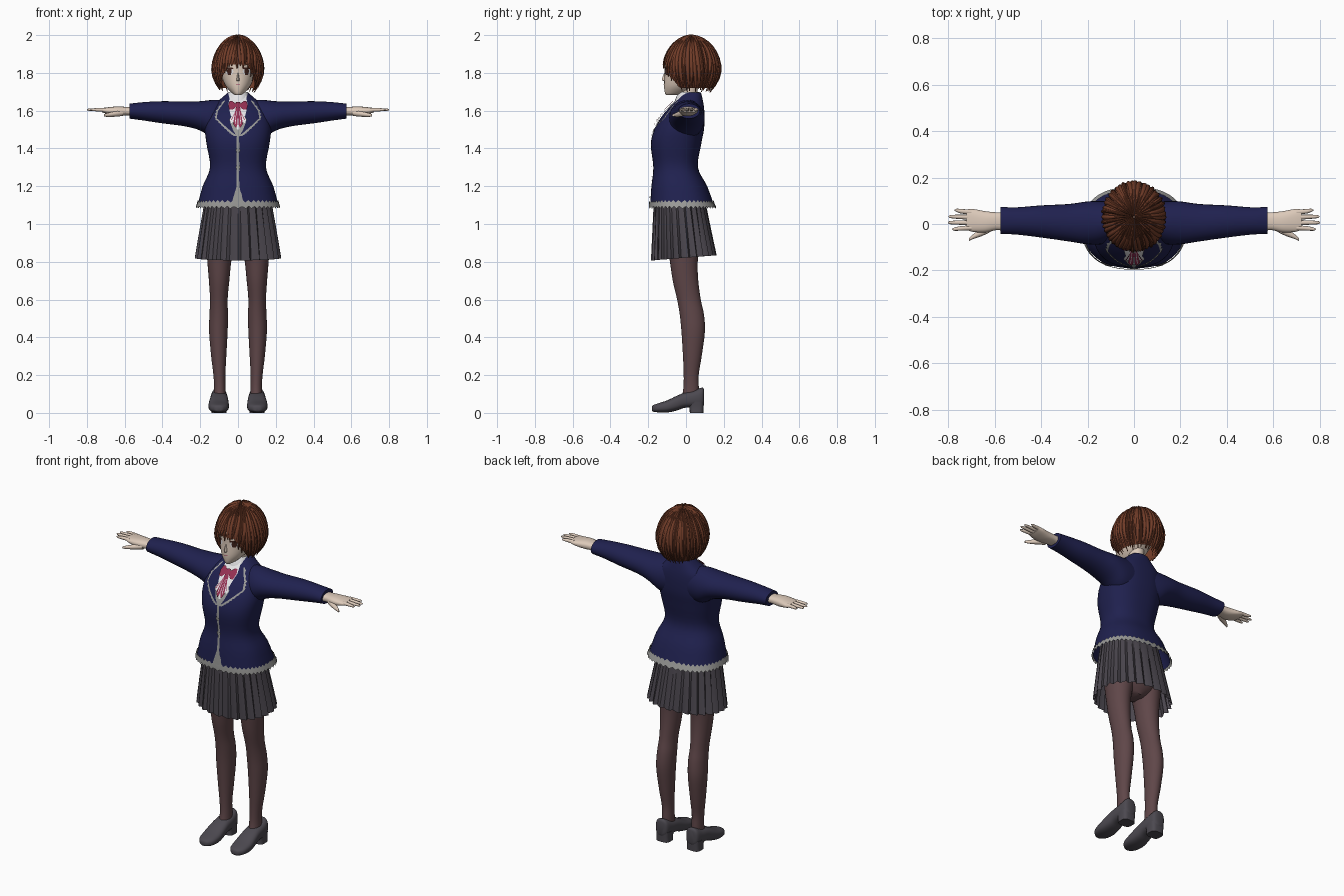
import bpy, bmesh, math, random
from mathutils import Vector

random.seed(4)
if "Cube" in bpy.data.objects:
    bpy.data.objects.remove(bpy.data.objects["Cube"])


def material(name, r, g, b):
    m = bpy.data.materials.new(name)
    m.use_nodes = True
    m.diffuse_color = (r, g, b, 1)
    bsdf = m.node_tree.nodes["Principled BSDF"]
    bsdf.inputs["Base Color"].default_value = (r, g, b, 1)
    bsdf.inputs["Roughness"].default_value = 0.8
    return m


SKIN = material("skin", 0.72, 0.59, 0.49)
HAIR = material("brown_hair", 0.165, 0.045, 0.021)
DARK = material("dark_brown", 0.05, 0.016, 0.011)
NAVY = material("navy_cloth", 0.014, 0.015, 0.078)
GREY = material("grey_trim", 0.32, 0.32, 0.31)
SKIRT = material("charcoal_cloth", 0.068, 0.06, 0.074)
TIGHTS = material("plum_tights", 0.115, 0.062, 0.066)
SHOE = material("shoe_leather", 0.072, 0.066, 0.08)
WHITE = material("white_cloth", 0.8, 0.8, 0.82)
RED = material("ribbon_red", 0.3, 0.03, 0.085)


def finish(name, grids, mat, mirror=False, angle=45):
    """Make objects from grids: (rings of points, closed around, capped ends)."""
    for side in ((1, -1) if mirror else (1,)):
        bm = bmesh.new()
        for rings, closed, cap in grids:
            vs = [[bm.verts.new((p[0] * side, p[1], p[2])) for p in r] for r in rings]
            n = len(vs[0])
            for a, b in zip(vs, vs[1:]):
                for i in range(n if closed else n - 1):
                    j = (i + 1) % n
                    bm.faces.new((a[i], a[j], b[j], b[i]))
            if cap:
                bm.faces.new(vs[0])
                bm.faces.new(vs[-1][::-1])
        bmesh.ops.recalc_face_normals(bm, faces=bm.faces)
        if not grids[0][1]:  # plates face the front
            for f in bm.faces:
                f.normal_update()
                if f.normal.y > 0:
                    f.normal_flip()
        label = name if not mirror else ("left_" if side > 0 else "right_") + name
        me = bpy.data.meshes.new(label)
        bm.to_mesh(me)
        bm.free()
        me.materials.append(mat)
        ob = bpy.data.objects.new(label, me)
        bpy.context.collection.objects.link(ob)
        bpy.ops.object.select_all(action='DESELECT')
        ob.select_set(True)
        bpy.context.view_layer.objects.active = ob
        bpy.ops.object.shade_smooth_by_angle(angle=math.radians(angle))


def smooth(rows, sub=4):
    """Catmull-Rom interpolation of profile rows."""
    out = []
    for i in range(len(rows) - 1):
        a, b, c, d = rows[max(i - 1, 0)], rows[i], rows[i + 1], rows[min(i + 2, len(rows) - 1)]
        for k in range(sub):
            t = k / sub
            out.append([0.5 * (2 * q + (r - p) * t + (2 * p - 5 * q + 4 * r - s) * t * t
                               + (3 * q - p - 3 * r + s) * t ** 3) for p, q, r, s in zip(a, b, c, d)])
    return out + [list(rows[-1])]


def power(c, e):
    return math.copysign(abs(c) ** (2 / e), c)


def rings_of(rows, axis, e, n):
    rings = []
    for t, u0, u1, v0, v1 in rows:
        ring = []
        for i in range(n):
            a = math.tau * i / n
            u = (u0 + u1) / 2 + (u1 - u0) / 2 * power(math.cos(a), e)
            v = (v0 + v1) / 2 + (v1 - v0) / 2 * power(math.sin(a), e)
            ring.append({'x': (t, u, v), 'y': (u, t, v), 'z': (u, v, t)}[axis])
        rings.append(ring)
    return rings


def loft(name, rows, axis, mat, e=2, n=28, cap=True, mirror=False, sub=4):
    finish(name, [(rings_of(smooth(rows, sub), axis, e, n), True, cap)], mat, mirror)


def sym(rows):
    """Rows symmetric in x: (z, half width, y front, y back)."""
    return [(z, -h, h, a, b) for z, h, a, b in rows]


def front_y(body, x, z, e):
    rows = sorted(smooth(body, 6))
    z = min(max(z, rows[0][0]), rows[-1][0])
    for p, q in zip(rows, rows[1:]):
        if p[0] <= z <= q[0]:
            t = (z - p[0]) / max(q[0] - p[0], 1e-6)
            _, _, h, a, b = [i + (j - i) * t for i, j in zip(p, q)]
            return (a + b) / 2 - (b - a) / 2 * max(0, 1 - min(abs(x) / h, 1) ** e) ** (1 / e)


def plate(name, body, e, rows, mat, lift=0.004, mirror=False, jag=0, steps=5):
    """Thin strip laid on the front of a body; rows are (z, x0, x1)."""
    grid = []
    for i in range((len(rows) - 1) * steps + 1):
        k = min(i // steps, len(rows) - 2)
        t = i / steps - k
        z, x0, x1 = [p + (q - p) * t for p, q in zip(rows[k], rows[k + 1])]
        x1 += jag * (i % 2)
        xs = [x0 + (x1 - x0) * j / 6 for j in range(7)]
        grid.append([(x, front_y(body, x, z, e) - lift, z) for x in xs])
    finish(name, [(grid, False, False)], mat, mirror)


# Jacket body and sleeves
TORSO = sym([(1.095, .215, -.19, .15), (1.2, .187, -.183, .112), (1.3, .148, -.173, .063),
             (1.42, .166, -.186, .08), (1.5, .175, -.168, .095), (1.57, .165, -.128, .098),
             (1.62, .145, -.085, .095), (1.66, .095, -.045, .088), (1.695, .055, -.02, .08)])
loft("jacket_body", TORSO, 'z', NAVY, e=2.4, n=48, cap=False)
loft("sleeve", [(.06, -.05, .09, 1.46, 1.655), (.13, -.085, .098, 1.455, 1.657), (.2, -.087, .097, 1.495, 1.65),
                (.28, -.075, .086, 1.517, 1.648), (.4, -.058, .08, 1.533, 1.65),
                (.5, -.046, .072, 1.548, 1.645), (.575, -.042, .073, 1.558, 1.637)],
     'x', NAVY, mirror=True)

# Jagged trim around the jacket hem
hem = []
for z, grow in ((1.118, .004), (1.1, .006), (1.085, .006)):
    row = sym([(z, .215 + grow - (z - 1.095) * .26, -.19 - grow, .15 + grow - (z - 1.095) * .35)])
    ring = rings_of(row, 'z', 2.4, 96)[0]
    hem.append([(x, y, z + (0.009 if i % 2 else -.004) * (z != 1.1)) for i, (x, y, _) in enumerate(ring)])
finish("hem_trim", [(hem, True, False)], GREY)

# Shirt front, lapel trim, placket and buttons
plate("lapel_lining", TORSO, 2.4, [(1.55, -.045, .045), (1.5, -.028, .028), (1.455, -.002, .002)], GREY, .004)
plate("shirt_front", TORSO, 2.4, [(1.685, -.04, .04), (1.63, -.052, .052), (1.56, -.035, .035),
                                  (1.5, -.004, .004)], WHITE, .007)
plate("lapel_trim", TORSO, 2.4, [(1.655, .066, .072), (1.6, .105, .112), (1.56, .113, .12), (1.52, .07, .082),
                                 (1.485, .03, .045), (1.465, .002, .018)], GREY, .005, True, .006)
plate("placket", TORSO, 2.4, [(1.46, -.007, .005), (1.2, -.007, .005), (1.09, -.04, .036)], GREY, .005, jag=.003)
for z in (1.3, 1.39):
    plate("button", TORSO, 2.4, [(z + .015, -.004, .004), (z, -.013, .013), (z - .015, -.004, .004)], GREY, .008)

# Ribbon with striped tails
plate("bow_loop", TORSO, 2.4, [(1.65, .03, .045), (1.63, .0, .052), (1.605, .028, .046)], RED, .017, True)
plate("bow_knot", TORSO, 2.4, [(1.645, -.012, .012), (1.61, -.01, .01)], RED, .021)
plate("outer_tail", TORSO, 2.4, [(1.615, .002, .014), (1.55, .018, .046), (1.535, .034, .037)], WHITE, .011, True)
plate("inner_tail", TORSO, 2.4, [(1.615, .0, .012), (1.53, .002, .026), (1.51, .009, .013)], RED, .014, True)
plate("tail_stripe", TORSO, 2.4, [(1.6, .007, .009), (1.53, .013, .017)], WHITE, .017, True)
plate("edge_stripe", TORSO, 2.4, [(1.6, .011, .013), (1.55, .033, .038)], RED, .016, True)

# Neck and shirt collar
loft("neck", sym([(1.6, .045, -.03, .06), (1.66, .04, -.028, .058), (1.74, .042, -.035, .065)]), 'z', SKIN)
loft("shirt_collar", sym([(1.645, .07, -.062, .075), (1.675, .06, -.05, .073), (1.7, .052, -.034, .072)]),
     'z', WHITE, cap=False)

# Head and face
HEAD = sym([(1.682, .014, -.104, -.06), (1.695, .034, -.112, .0), (1.735, .068, -.116, .06), (1.8, .092, -.113, .12),
            (1.87, .096, -.112, .145), (1.93, .08, -.085, .13), (1.97, .03, -.02, .08)])
loft("head", HEAD, 'z', SKIN)
loft("nose", sym([(1.758, .008, -.122, -.1), (1.765, .008, -.128, -.1), (1.8, .003, -.115, -.1)]), 'z', SKIN, n=8)
plate("eye_white", HEAD, 2, [(1.822, .03, .062), (1.806, .024, .066), (1.79, .034, .058)], WHITE, .002, True)
plate("iris", HEAD, 2, [(1.824, .036, .056), (1.806, .034, .058), (1.79, .038, .054)], DARK, .004, True)
plate("eyelash", HEAD, 2, [(1.829, .032, .062), (1.821, .024, .07)], DARK, .005, True)
plate("mouth", HEAD, 2, [(1.7385, -.014, .014), (1.7355, -.009, .009)], RED, .002)


# Bobbed hair: an inner cap covered with tapered locks
def hair_end(a):
    k = min(max((abs(a) - .38) / .62, 0), 1)
    return 1.835 - .125 * k


def hair_point(a, s, lift):
    th, quarter = s / .18, .18 * math.pi / 2
    if s < quarter:
        f, z, up = math.sin(th), 1.82 + .17 * math.cos(th), math.cos(th)
    else:
        d = s - quarter
        f, z, up = 1 - .28 * (d / .11) ** 2, 1.82 - d, 0
    return Vector((math.sin(a) * (.132 * f + lift * (1 - up)), .03 - math.cos(a) * (.149 * f + lift * (1 - up)),
                   z + lift * up)), f


def hair_length(z):
    quarter = .18 * math.pi / 2
    return quarter + 1.82 - z if z < 1.82 else .18 * math.acos((z - 1.82) / .17)


cap_rings = []
for i in range(13):
    ring = []
    for j in range(64):
        a = math.tau * j / 64 - math.pi
        ring.append(hair_point(a, .003 + hair_length(hair_end(a) + .012) * i / 12, -.001)[0])
    cap_rings.append(ring)
finish("hair_cap", [(cap_rings, True, False)], HAIR)

locks, count = [], 46
for i in range(count):
    a = math.tau * (i + .5) / count - math.pi
    length = hair_length(hair_end(a) + random.uniform(-.014, .012))
    bend, thick = random.uniform(-.09, .09), random.uniform(.008, .014)
    rings = []
    for k in range(12):
        u = k / 11
        b = a + bend * math.sin(u * 4)
        p, f = hair_point(b, .006 + (length - .006) * u, 0)
        out, _ = hair_point(b, .006 + (length - .006) * u, thick)
        n = (out - p) * (1 - .7 * u ** 5)
        side = Vector((math.cos(b), math.sin(b), 0)) * (math.pi * .15 * f / count * 1.05 * (1 - .85 * u ** 6) + .0008)
        rings.append([p - side, p - side * .5 + n * .8, p + n, p + side * .5 + n * .8, p + side, p - n * .3])
    locks.append((rings, True, True))
finish("hair_locks", locks, HAIR, angle=35)
partings = [([[hair_point(a + w, .02 + (hair_length(hair_end(a)) - .03) * k / 9, .004)[0] for w in (-.012, 0, .012)]
              for k in range(10)], True, False) for a in [math.tau * i / count - math.pi for i in range(count)]]
finish("hair_partings", partings, DARK)

# Hands
loft("palm", [(.55, -.032, .05, 1.572, 1.618), (.59, -.026, .05, 1.575, 1.62), (.64, -.036, .055, 1.572, 1.622),
              (.69, -.034, .064, 1.582, 1.618), (.72, -.026, .063, 1.592, 1.614)], 'x', SKIN, e=2.4, mirror=True)
for finger, y, tip, slant in (("index_finger", -.016, .782, -.006), ("middle_finger", .006, .8, 0),
                              ("ring_finger", .029, .797, .003), ("little_finger", .051, .772, .008)):
    loft(finger, [(.7, y - .011, y + .011, 1.594, 1.615), (.745, y + slant / 2 - .0095, y + slant / 2 + .0095, 1.596, 1.614),
                  (tip - .01, y + slant - .007, y + slant + .007, 1.599, 1.611),
                  (tip, y + slant - .002, y + slant + .002, 1.603, 1.608)], 'x', SKIN, n=10, mirror=True)
loft("thumb", [(.61, -.03, .0, 1.572, 1.604), (.65, -.05, -.015, 1.568, 1.597), (.69, -.064, -.043, 1.567, 1.588),
               (.71, -.073, -.062, 1.57, 1.582)], 'x', SKIN, n=12, mirror=True)

# Pleated skirt, open underneath
pleats, rings = 26, []
for k in range(7):
    t = k / 6
    row = sym([(0, .155 + .063 * t ** .8, -.165 - .012 * t, .085 + .068 * t)])
    ring = []
    for i, (x, y, _) in enumerate(rings_of(row, 'z', 2.2, pleats * 4)[0]):
        g = 1 + (.0, .035, .055, -.035)[i % 4] * (.25 + .75 * t)
        ring.append((x * g, -.02 + (y + .02) * g, 1.2 - t * (.38 - .08 * (y + .02))))
    rings.append(ring)
finish("pleated_skirt", [(rings, True, False)], SKIRT, angle=25)

# Hips and legs in tights
loft("hips", sym([(.84, .04, -.05, .05), (.9, .14, -.1, .085), (1.0, .155, -.125, .09), (1.1, .14, -.12, .07)]), 'z', TIGHTS)
loft("leg", [(1.0, .015, .16, -.1, .085), (.9, .02, .168, -.1, .075), (.8, .036, .162, -.085, .062),
             (.7, .046, .154, -.07, .065), (.6, .055, .148, -.047, .078), (.52, .053, .151, -.033, .095),
             (.43, .055, .153, -.024, .1), (.3, .062, .142, -.016, .083), (.2, .067, .13, -.012, .067),
             (.13, .066, .127, -.014, .068), (.07, .065, .13, -.025, .07)], 'z', TIGHTS, mirror=True)

# Shoes with a separate heel
loft("shoe", [(.096, .08, .12, .045, .122), (.085, .062, .138, .032, .134), (.04, .055, .145, .03, .118),
              (-.01, .053, .148, .026, .106), (-.05, .05, .153, .012, .09), (-.1, .048, .156, .002, .066),
              (-.15, .056, .148, .003, .05), (-.175, .076, .128, .007, .04), (-.181, .092, .112, .012, .028)],
     'y', SHOE, e=2.6, mirror=True)
loft("shoe_heel", [(0, .06, .14, .02, .092), (.03, .06, .14, .018, .093), (.06, .057, .143, .01, .094)],
     'z', SHOE, e=3.5, mirror=True)
